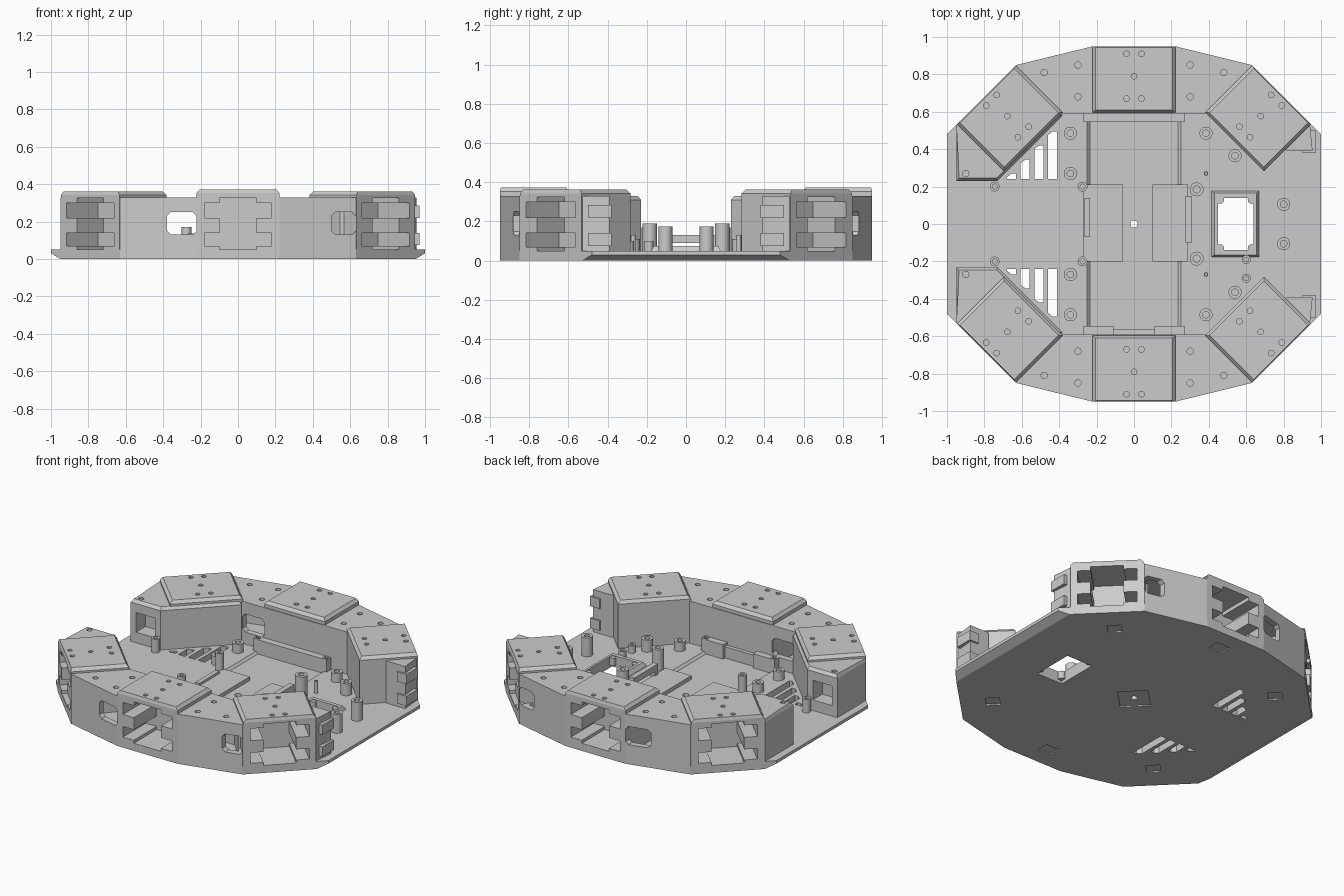
import bpy, bmesh, math
from mathutils import Matrix

if "Cube" in bpy.data.objects:
    bpy.data.objects.remove(bpy.data.objects["Cube"])

grey = bpy.data.materials.new("plain_grey")
grey.use_nodes = True
grey.diffuse_color = (0.6, 0.6, 0.6, 1)
grey.node_tree.nodes["Principled BSDF"].inputs["Base Color"].default_value = (0.6, 0.6, 0.6, 1)
UPRIGHT = Matrix.Rotation(math.pi / 2, 4, "X")


def loft(bm, rings):
    """Skin a stack of (points, z) rings and cap both ends."""
    loops = [[bm.verts.new((x, y, z)) for x, y in pts] for pts, z in rings]
    for a, b in zip(loops, loops[1:]):
        for i in range(len(a)):
            j = (i + 1) % len(a)
            bm.faces.new((a[i], a[j], b[j], b[i]))
    bm.faces.new(loops[0][::-1])
    bm.faces.new(loops[-1])


def prism(bm, pts, z0, z1):
    loft(bm, [(pts, z0), (pts, z1)])


def rect(x0, x1, y0, y1):
    return [(x0, y0), (x1, y0), (x1, y1), (x0, y1)]


def circle(x, y, r, n=16):
    return [(x + r * math.cos(math.tau * i / n), y + r * math.sin(math.tau * i / n)) for i in range(n)]


def box(bm, x0, x1, y0, y1, z0, z1):
    prism(bm, rect(x0, x1, y0, y1), z0, z1)


def flip(pts, sx, sy):
    return [(x * sx, y * sy) for x, y in pts]


def finish(name, bm, matrix=None):
    bmesh.ops.recalc_face_normals(bm, faces=bm.faces)
    me = bpy.data.meshes.new(name)
    bm.to_mesh(me)
    bm.free()
    me.materials.append(grey)
    ob = bpy.data.objects.new(name, me)
    bpy.context.collection.objects.link(ob)
    if matrix:
        me.transform(matrix)
    return ob


def cut(ob, bm, matrix=None):
    """Subtract the cutter mesh and bake the result."""
    tool = finish("cutter", bm, matrix)
    tool.hide_render = True
    mod = ob.modifiers.new("cut", "BOOLEAN")
    mod.operation, mod.solver, mod.object = "DIFFERENCE", "EXACT", tool
    deps = bpy.context.evaluated_depsgraph_get()
    me = bpy.data.meshes.new_from_object(ob.evaluated_get(deps))
    ob.modifiers.clear()
    ob.data = me
    bpy.data.objects.remove(tool)


# Base plate, with its open ends chamfered underneath
def outline(x, y):
    quarter = [(x, y), (0.63, 0.85), (0.22, 0.95)]
    top = quarter + flip(quarter[::-1], -1, 1)
    return top + flip(top[::-1], 1, -1)


bm = bmesh.new()
loft(bm, [(outline(0.95, 0.53), 0.0), (outline(1.0, 0.48), 0.03), (outline(1.0, 0.48), 0.05)])
plate = finish("base_plate", bm)

# Tray recess with sloped sides
bm = bmesh.new()
loft(bm, [(rect(-0.235, 0.235, -0.57, 0.57), 0.035), (rect(-0.265, 0.265, -0.57, 0.57), 0.065)])
cut(plate, bm)

# Shallow recesses underneath
bm = bmesh.new()
prism(bm, circle(0, 0, 0.13, 4), -0.1, 0.008)
for sx in (-1, 1):
    box(bm, -0.05, 0.05, sx * 0.8 - 0.04, sx * 0.8 + 0.04, -0.1, 0.008)
    for sy in (-1, 1):
        prism(bm, circle(sx * 0.63, sy * 0.57, 0.06, 4), -0.1, 0.008)
cut(plate, bm)

# Through holes: wiring window, centre hole and vent slots
bm = bmesh.new()
box(bm, 0.45, 0.64, -0.14, 0.14, -0.1, 0.2)
prism(bm, circle(0, 0, 0.02), -0.1, 0.2)
for s in (-1, 1):
    for i in range(4):
        x, y = -0.46 - 0.073 * i, 0.495 - 0.075 * i
        slot = [(x, 0.24), (x + 0.048, 0.24), (x + 0.048, y), (x + 0.025, y), (x, y - 0.02)]
        prism(bm, flip(slot, 1, s), -0.1, 0.2)
cut(plate, bm)

# Raised frame round the wiring window, with corner bosses
bm = bmesh.new()
loft(bm, [(rect(0.41, 0.67, -0.18, 0.18), 0.045), (rect(0.43, 0.655, -0.165, 0.165), 0.075)])
frame = finish("window_frame", bm)
bm = bmesh.new()
box(bm, 0.45, 0.64, -0.14, 0.14, 0, 0.2)
cut(frame, bm)
bm = bmesh.new()
for x in (0.46, 0.63):
    for y in (-0.13, 0.13):
        prism(bm, circle(x, y, 0.022), 0.02, 0.07)
finish("frame_corner_bosses", bm)


# Cross-shaped motor opening, running inward from a pod's outer face
def cut_opening(ob, place):
    half = [(0.1, 0.04), (0.1, 0.07), (0.18, 0.07), (0.18, 0.14), (0.1, 0.14),
            (0.1, 0.22), (0.18, 0.22), (0.18, 0.3), (0.1, 0.3), (0.1, 0.325)]
    bm = bmesh.new()
    prism(bm, half + flip(half[::-1], -1, 1), 0.1, -0.24)
    cut(ob, bm, place @ UPRIGHT)


# Motor pods: outer face on local y = 0, body running toward +y
def pod(name, x, y, angle, top):
    place = Matrix.Translation((x, y, 0)) @ Matrix.Rotation(angle, 4, "Z")
    block = rect(-0.222, 0.222, 0, 0.355)
    bm = bmesh.new()
    prism(bm, block, 0.045, 0.335)
    cut_opening(finish(name, bm, place), place)
    bm = bmesh.new()
    loft(bm, [(block, 0.33), (block, top - 0.02), (rect(-0.205, 0.205, 0.005, 0.34), top)])
    cap = finish(name + "_cap", bm, place)
    bm = bmesh.new()
    for hx, hy in ((-0.04, 0.04), (0.04, 0.04), (0, 0.16), (-0.04, 0.28), (0.04, 0.28)):
        prism(bm, circle(hx, hy, 0.015), top - 0.01, top + 0.1)
    cut(cap, bm, place)
    return place


for end, s, turn in (("front", -1, 0), ("rear", 1, math.pi)):
    place = pod(end + "_pod", 0, 0.95 * s, turn, 0.372)
    for side, sx in (("left", 1), ("right", -1)):
        pod(f"{end}_{side}_pod", sx * 0.79, s * 0.69, math.atan2(s, sx) + math.pi / 2, 0.362)

    # Hollow wall between the pods
    outer = [(0.64, 0.83), (0.63, 0.85), (0.22, 0.95)]
    outer = outer + flip(outer[::-1], -1, 1) + [(-0.41, 0.59), (0.41, 0.59)]
    inner = [(0.58, 0.82), (0.22, 0.91), (-0.22, 0.91), (-0.58, 0.82), (-0.42, 0.63), (0.42, 0.63)]
    bm = bmesh.new()
    prism(bm, flip(outer, 1, s), 0.045, 0.33)
    wall = finish(end + "_wall", bm)
    bm = bmesh.new()
    prism(bm, flip(inner, 1, s), 0.055, 0.3)
    cut(wall, bm)
    cut_opening(wall, place)

    # Windows through the wall, and screw holes in its deck
    bm = bmesh.new()
    for x0, x1, y0 in ((-0.38, -0.22, 0.5), (0.5, 0.63, 0.78)):
        c = 0.02
        hole = [(x0, 0.13 + c), (x0 + c, 0.13), (x1 - c, 0.13), (x1, 0.13 + c),
                (x1, 0.25 - c), (x1 - c, 0.25), (x0 + c, 0.25), (x0, 0.25 - c)]
        prism(bm, hole, -y0 * s, -1.1 * s)
    cut(wall, bm, UPRIGHT)
    bm = bmesh.new()
    for x, y in ((0.3, 0.85), (0.48, 0.81), (0.3, 0.68)):
        for sx in (-1, 1):
            prism(bm, circle(x * sx, y * s, 0.017), 0.315, 0.4)
    cut(wall, bm)

    # Retaining rail along the inner side of the wall, notched at the front
    bm = bmesh.new()
    notch = 0.11 if s < 0 else 0.0
    prism(bm, flip(rect(-0.27, 0.27, 0.565, 0.6), 1, s), 0.03, 0.11)
    for sx in (-1, 1):
        prism(bm, flip(rect(notch, 0.27, 0.545, 0.6), sx, s), 0.03, 0.13)
    finish(end + "_wall_rail", bm)

    # Corner filler with a window beside the right pod
    block = [(-0.95, 0.53), (-0.95, 0.23), (-0.73, 0.23), (-0.38, 0.58), (-0.41, 0.6), (-0.7, 0.31), (-0.93, 0.54)]
    lip = [(-0.95, 0.53), (-0.935, 0.245), (-0.735, 0.245), (-0.4, 0.58), (-0.41, 0.6), (-0.7, 0.31), (-0.93, 0.54)]
    bm = bmesh.new()
    loft(bm, [(flip(block, 1, s), 0.045), (flip(block, 1, s), 0.31), (flip(lip, 1, s), 0.33)])
    filler = finish(end + "_right_filler", bm)
    bm = bmesh.new()
    prism(bm, flip(rect(-0.91, -0.77, 0.1, 0.33), 1, s), 0.12, 0.25)
    cut(filler, bm)
    bm = bmesh.new()
    prism(bm, circle(-0.9, 0.27 * s, 0.017), 0.32, 0.4)
    cut(filler, bm)

    # Ribbed corner filler beside the left pod
    bm = bmesh.new()
    prism(bm, flip([(0.94, 0.54), (0.955, 0.39), (0.82, 0.39), (0.8, 0.4)], 1, s), 0.045, 0.33)
    for z in (0.075, 0.22):
        prism(bm, flip(rect(0.9, 0.97, 0.38, 0.5), 1, s), z, z + 0.065)
    finish(end + "_left_filler", bm)

# Standoffs with blind screw holes
posts = [(0.335, 0.185, 0.037, 0.19), (0.8, 0.105, 0.035, 0.175), (-0.34, 0.27, 0.035, 0.11),
         (-0.34, 0.485, 0.035, 0.11), (0.385, 0.485, 0.035, 0.11), (0.54, 0.365, 0.035, 0.13),
         (-0.745, 0.2, 0.026, 0.14), (-0.275, 0.2, 0.026, 0.17), (0.385, 0.27, 0.012, 0.13),
         (-0.25, 0.565, 0.02, 0.135), (0.25, 0.565, 0.02, 0.135)]
posts = [(x, y * s, r, h) for x, y, r, h in posts for s in (-1, 1)]
posts += [(0.6, y, 0.024, 0.1) for y in (-0.19, -0.29)]
bm = bmesh.new()
for x, y, r, h in posts:
    shaft, bore = circle(x, y, r, 24), circle(x, y, r * 0.5, 24)
    loft(bm, [(shaft, 0.03), (shaft, h), (bore, h), (bore, h - 0.04)])
standoffs = finish("standoffs", bm)
bpy.context.view_layer.objects.active = standoffs
standoffs.select_set(True)
bpy.ops.object.shade_smooth_by_angle()

# Raised pads and the strap bridge on the tray
bm = bmesh.new()
box(bm, -0.27, -0.06, -0.2, 0.21, 0.03, 0.06)
box(bm, 0.1, 0.29, -0.2, 0.21, 0.03, 0.06)
finish("tray_pads", bm)
bm = bmesh.new()
box(bm, 0.275, 0.31, -0.1, 0.15, 0.09, 0.13)
for y in (-0.1, 0.12):
    box(bm, 0.275, 0.31, y, y + 0.03, 0.04, 0.09)
box(bm, -0.265, -0.235, -0.07, 0.14, 0.05, 0.075)
finish("strap_bridge", bm)
